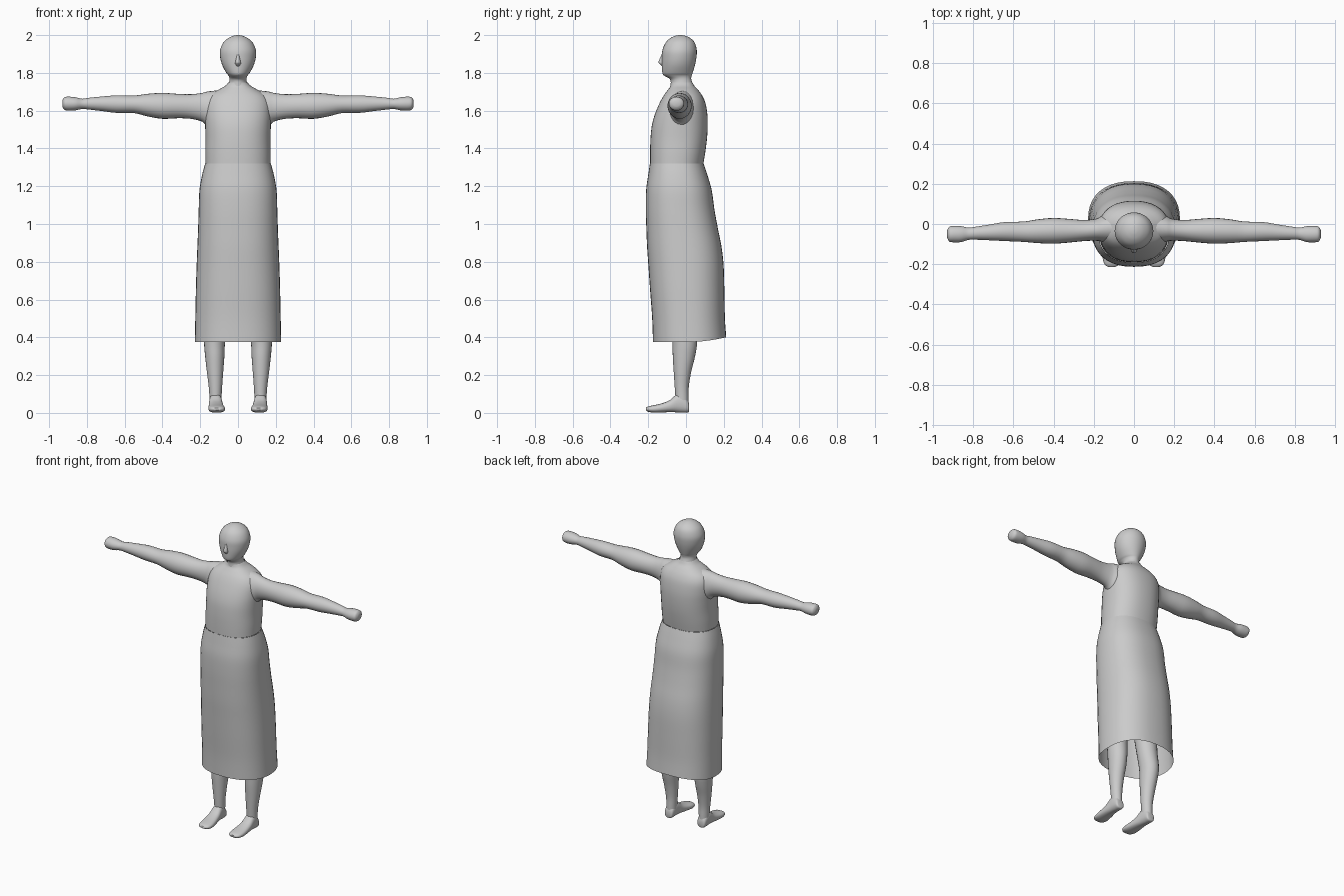
import bpy, bmesh, math
from mathutils import Vector

grey = bpy.data.materials.new("plain_grey")
grey.diffuse_color = (0.6, 0.6, 0.6, 1)


def smooth_rows(rows, steps):
    """Catmull-Rom interpolation between section rows."""
    out = []
    for i in range(len(rows) - 1):
        p = [rows[max(i - 1, 0)], rows[i], rows[i + 1], rows[min(i + 2, len(rows) - 1)]]
        for s in range(steps):
            t = s / steps
            out.append([0.5 * (2 * b + (c - a) * t + (2 * a - 5 * b + 4 * c - d) * t * t
                               + (3 * b - a - 3 * c + d) * t ** 3)
                        for a, b, c, d in zip(*p)])
    return out + [list(rows[-1])]


def loft(name, rows, axis="z", power=2.0, sides=32, steps=4, caps=(True, True), warp=None):
    """Each row: position along axis, then min/max of the two cross directions."""
    bm = bmesh.new()
    rings = []
    for pos, a0, a1, b0, b1 in smooth_rows(rows, steps):
        ring = []
        for k in range(sides):
            t = 2 * math.pi * k / sides
            c, s = math.cos(t), math.sin(t)
            a = (a0 + a1) / 2 + (a1 - a0) / 2 * math.copysign(abs(c) ** (2 / power), c)
            b = (b0 + b1) / 2 + (b1 - b0) / 2 * math.copysign(abs(s) ** (2 / power), s)
            v = Vector({"z": (a, b, pos), "x": (pos, a, b), "y": (a, pos, b)}[axis])
            ring.append(bm.verts.new(warp(v) if warp else v))
        rings.append(ring)
    for lo, hi in zip(rings, rings[1:]):
        for k in range(sides):
            n = (k + 1) % sides
            bm.faces.new((lo[k], lo[n], hi[n], hi[k]))
    for use, ring in zip(caps, (rings[0], rings[-1])):
        if use:
            bm.faces.new(ring)
    bmesh.ops.recalc_face_normals(bm, faces=bm.faces)
    me = bpy.data.meshes.new(name)
    bm.to_mesh(me)
    bm.free()
    me.materials.append(grey)
    ob = bpy.data.objects.new(name, me)
    bpy.context.collection.objects.link(ob)
    bpy.context.view_layer.objects.active = ob
    ob.select_set(True)
    bpy.ops.object.shade_smooth_by_angle(angle=math.radians(50))
    ob.select_set(False)
    return ob


def mirror(ob):
    ob.modifiers.new("mirror", "MIRROR")


def sym(rows):
    """Expand (z, half width, y front, y back) to full section rows."""
    return [(z, -w, w, f, b) for z, w, f, b in rows]


# Head and neck, with the chin pushed forward
loft("head", sym([
    (1.68, .060, -.09, .05), (1.73, .052, -.082, .04), (1.765, .045, -.084, .028),
    (1.785, .050, -.115, .030), (1.80, .062, -.125, .035), (1.84, .083, -.128, .047),
    (1.88, .094, -.128, .055), (1.92, .095, -.125, .057), (1.96, .078, -.108, .046),
    (1.985, .050, -.082, .022), (1.997, .022, -.054, -.006), (2.0, .004, -.034, -.026)]))

# Nose
loft("nose", sym([(1.835, .008, -.128, -.11), (1.848, .015, -.140, -.11),
                  (1.858, .014, -.146, -.11), (1.89, .008, -.132, -.11),
                  (1.91, .004, -.124, -.11)]), sides=12, steps=2)

# Bodice with sloping shoulders
loft("bodice", sym([
    (1.32, .172, -.190, .092), (1.38, .173, -.190, .102), (1.45, .172, -.188, .111),
    (1.52, .174, -.181, .115), (1.58, .176, -.165, .113), (1.64, .172, -.140, .103),
    (1.68, .150, -.118, .086), (1.71, .105, -.096, .064), (1.73, .070, -.082, .045),
    (1.75, .050, -.078, .034)]), power=2.3, sides=40, caps=(False, False))


# Skirt, open at the hem, which rises a little at the back
def hem_rise(v):
    if v.z < .5 and v.y > 0:
        v.z += .025 * (v.y / .21) ** 2 * (.5 - v.z) / .125
    return v


loft("skirt", sym([
    (.375, .229, -.175, .213), (.50, .226, -.179, .206), (.65, .223, -.190, .203),
    (.78, .219, -.199, .199), (.88, .215, -.206, .188), (.98, .211, -.210, .168),
    (1.08, .208, -.213, .150), (1.18, .204, -.211, .136), (1.26, .190, -.200, .113),
    (1.32, .174, -.191, .093)]), power=2.35, sides=40, caps=(False, False), warp=hem_rise)

# Arms: flared at the shoulder, ending in a closed fist
mirror(loft("arm", [
    (.10, -.095, .060, 1.51, 1.708), (.16, -.088, .040, 1.515, 1.702),
    (.19, -.083, .026, 1.542, 1.694), (.25, -.085, .020, 1.557, 1.687),
    (.32, -.092, .025, 1.560, 1.689), (.40, -.098, .030, 1.557, 1.694),
    (.48, -.095, .023, 1.570, 1.689), (.55, -.089, .012, 1.587, 1.680),
    (.64, -.085, .010, 1.588, 1.681), (.72, -.081, -.003, 1.598, 1.675),
    (.79, -.078, -.014, 1.606, 1.668), (.825, -.079, -.018, 1.609, 1.663),
    (.86, -.090, -.011, 1.602, 1.671), (.90, -.091, -.010, 1.600, 1.674),
    (.92, -.087, -.014, 1.606, 1.670), (.93, -.068, -.032, 1.622, 1.654)],
    axis="x", sides=24, steps=3))

# Legs, continuing up under the skirt
mirror(loft("leg", [
    (.03, .088, .150, -.055, .014), (.08, .087, .151, -.056, .014),
    (.14, .084, .155, -.060, .015), (.22, .078, .165, -.065, .028),
    (.30, .072, .174, -.070, .048), (.38, .068, .180, -.072, .058),
    (.52, .050, .180, -.085, .045), (.75, .020, .180, -.110, .060),
    (1.0, .004, .175, -.130, .080)], sides=24))

# Feet, running from heel to toe
mirror(loft("foot", [
    (.017, .100, .138, .010, .040), (.010, .091, .148, .002, .066),
    (-.02, .087, .152, .001, .100), (-.05, .084, .153, .003, .098),
    (-.085, .079, .155, .004, .068), (-.13, .072, .157, .002, .050),
    (-.17, .068, .156, .001, .041), (-.20, .075, .147, .006, .034),
    (-.213, .092, .130, .014, .026)], axis="y", power=2.4, sides=24, steps=3))
